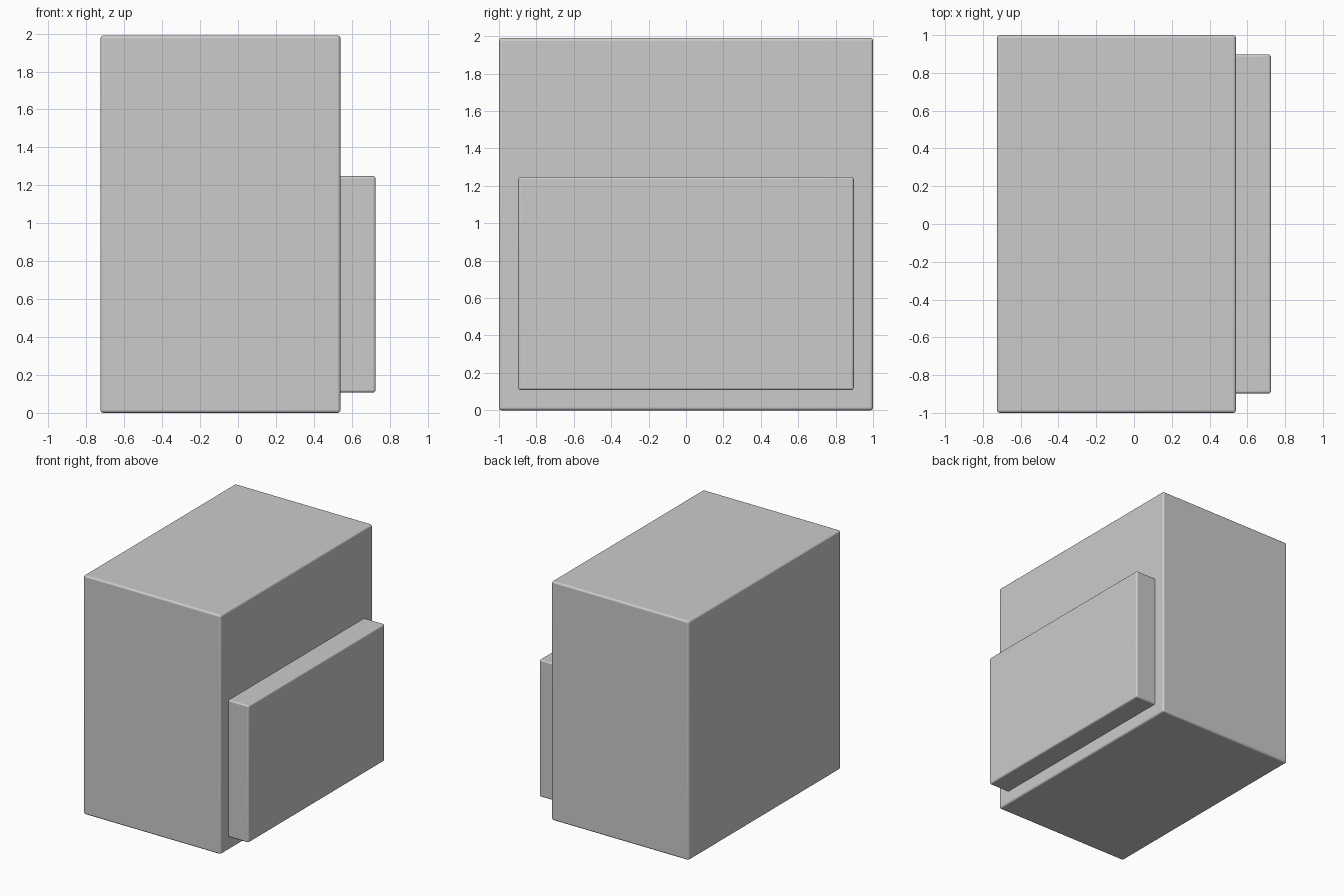
import bpy

if "Cube" in bpy.data.objects:
    bpy.data.objects.remove(bpy.data.objects["Cube"])


def rounded_box(name, lo, hi, radius):
    """Box between two corners with softly bevelled edges."""
    size = [b - a for a, b in zip(lo, hi)]
    centre = [(a + b) / 2 for a, b in zip(lo, hi)]
    bpy.ops.mesh.primitive_cube_add(size=1, location=centre)
    obj = bpy.context.object
    obj.name = name
    obj.scale = size
    bpy.ops.object.transform_apply(location=False, rotation=False, scale=True)
    bevel = obj.modifiers.new("edge_bevel", 'BEVEL')
    bevel.width = radius
    bevel.segments = 3
    bpy.ops.object.shade_smooth_by_angle()
    normals = obj.modifiers.new("flat_face_normals", 'WEIGHTED_NORMAL')
    normals.keep_sharp = True
    return obj


# Main cabinet
rounded_box("cabinet_body", (-0.725, -1.0, 0.0), (0.54, 1.0, 1.99), 0.015)

# Raised panel on the right side, seated slightly into the cabinet
rounded_box("front_panel", (0.52, -0.897, 0.108), (0.725, 0.897, 1.248), 0.012)
